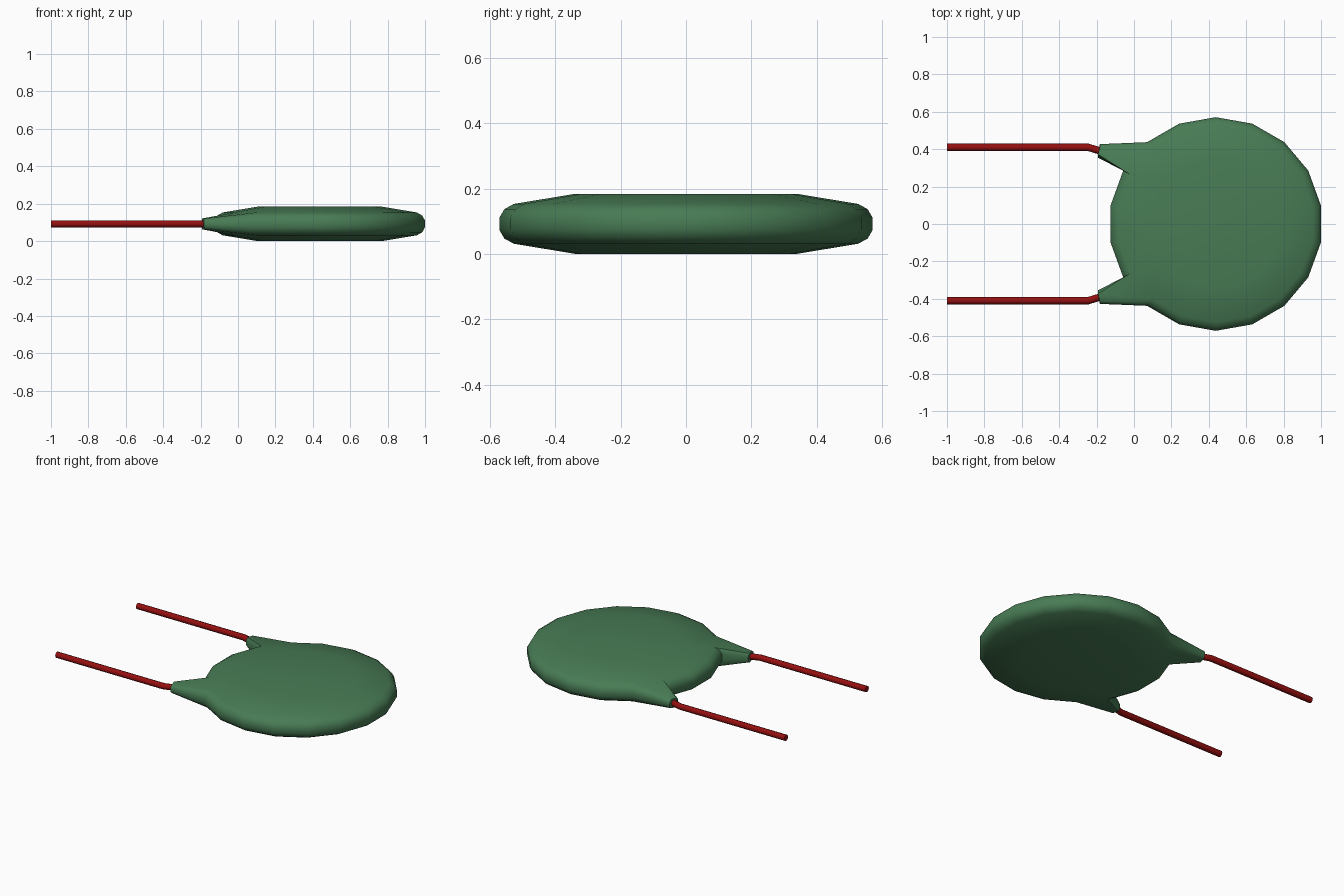
import bpy, bmesh, math
from mathutils import Vector

if "Cube" in bpy.data.objects:
    bpy.data.objects.remove(bpy.data.objects["Cube"])

SIDES = 18
CX, ZC = 0.437, 0.092
# rim profile: radius, height above the mid plane
PROFILE = [(0.338, 0.092), (0.527, 0.061), (0.556, 0.045), (0.571, 0.019),
           (0.571, -0.019), (0.556, -0.045), (0.527, -0.061), (0.338, -0.092)]


def material(name, color):
    m = bpy.data.materials.new(name)
    m.diffuse_color = color
    m.use_nodes = True
    m.node_tree.nodes["Principled BSDF"].inputs["Base Color"].default_value = m.diffuse_color
    return m


green = material("green_coating", (0.065, 0.20, 0.09, 1))
red = material("red_lead", (0.30, 0.005, 0.005, 1))

# Round coated body
bm = bmesh.new()
rings = []
for r, h in PROFILE:
    ring = []
    for k in range(SIDES):
        a = math.radians(10 + 20 * k)
        ring.append(bm.verts.new((CX + r * math.cos(a), r * math.sin(a), ZC + h)))
    rings.append(ring)
bands = {}
for i in range(len(rings) - 1):
    for k in range(SIDES):
        n = (k + 1) % SIDES
        bands[i, k] = bm.faces.new((rings[i][k], rings[i + 1][k], rings[i + 1][n], rings[i][n]))
bm.faces.new(rings[0])
bm.faces.new(rings[-1][::-1])

# Tapered lugs pulled out of two rim segments
for k, side in ((6, 1), (10, -1)):
    faces = [bands[i, k] for i in range(1, 6)]
    out = bmesh.ops.extrude_face_region(bm, geom=faces)
    verts = [v for v in out["geom"] if isinstance(v, bmesh.types.BMVert)]
    bmesh.ops.delete(bm, geom=[f for f in faces if f.is_valid], context="FACES_ONLY")
    mid = math.radians(140) * side
    tangent = Vector((-math.sin(mid), math.cos(mid), 0)) * side
    for v in verts:
        h = v.co.z - ZC
        width = 0.036 if abs(h) < 0.03 else 0.029 if abs(h) < 0.05 else 0.018
        s = 1 if (v.co - Vector((CX, 0, ZC))).dot(tangent) > 0 else -1
        v.co = (-0.188 - 0.005 * s, side * (0.391 - width * s), ZC + h * 0.47)
bmesh.ops.recalc_face_normals(bm, faces=bm.faces)
mesh = bpy.data.meshes.new("coated_body")
bm.to_mesh(mesh)
bm.free()
body = bpy.data.objects.new("coated_body", mesh)
bpy.context.collection.objects.link(body)
mesh.materials.append(green)
bpy.context.view_layer.objects.active = body
body.select_set(True)
bpy.ops.object.shade_smooth_by_angle(angle=math.radians(50))

# Bent wire leads
for side, name in ((1, "back_lead"), (-1, "front_lead")):
    cu = bpy.data.curves.new(name, "CURVE")
    cu.dimensions = "3D"
    cu.bevel_depth = 0.0195
    cu.bevel_resolution = 2
    cu.use_fill_caps = True
    sp = cu.splines.new("POLY")
    path = [(-1, 0.41), (-0.245, 0.41), (-0.14, 0.378)]
    sp.points.add(len(path) - 1)
    for p, (x, y) in zip(sp.points, path):
        p.co = (x, y * side, ZC, 1)
    cu.materials.append(red)
    bpy.context.collection.objects.link(bpy.data.objects.new(name, cu))
